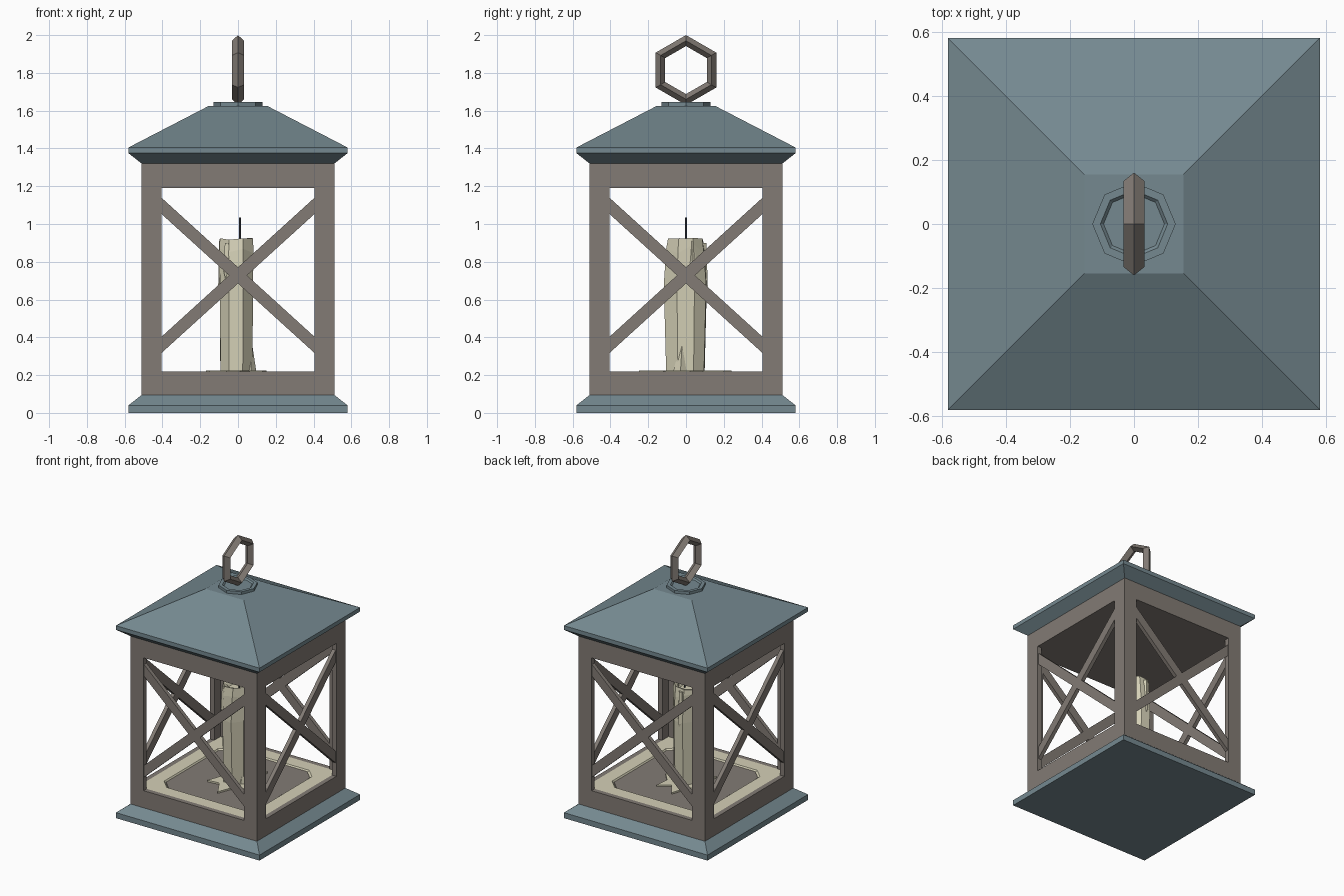
import bpy, bmesh, math, random
from mathutils import Matrix, Vector

if "Cube" in bpy.data.objects:
    bpy.data.objects.remove(bpy.data.objects["Cube"])

random.seed(4)


def material(name, rgb):
    m = bpy.data.materials.new(name)
    m.diffuse_color = (*rgb, 1)
    m.use_nodes = True
    m.node_tree.nodes["Principled BSDF"].inputs["Base Color"].default_value = m.diffuse_color
    return m


SLATE = material("slate blue metal", (0.178, 0.250, 0.280))
BROWN = material("grey brown frame", (0.225, 0.198, 0.176))
CREAM = material("cream wax", (0.66, 0.63, 0.47))
DARK = material("dark wick", (0.06, 0.065, 0.085))


def finish(name, bm, mat):
    bmesh.ops.recalc_face_normals(bm, faces=bm.faces)
    me = bpy.data.meshes.new(name)
    bm.to_mesh(me)
    bm.free()
    me.materials.append(mat)
    ob = bpy.data.objects.new(name, me)
    bpy.context.collection.objects.link(ob)
    return ob


def loft(name, rings, mat, closed=False):
    """Bridge rings of points; cap the ends, or join last to first."""
    bm = bmesh.new()
    vs = [[bm.verts.new(p) for p in r] for r in rings]
    n = len(vs[0])
    pairs = list(zip(vs, vs[1:])) + ([(vs[-1], vs[0])] if closed else [])
    for a, b in pairs:
        for i in range(n):
            j = (i + 1) % n
            bm.faces.new((a[i], a[j], b[j], b[i]))
    if not closed:
        bm.faces.new(vs[0])
        bm.faces.new(vs[-1])
    return finish(name, bm, mat)


def square(h, z):
    return [(-h, -h, z), (h, -h, z), (h, h, z), (-h, h, z)]


def cut_square(h, c, z):
    k = h - c
    return [(-k, -h, z), (k, -h, z), (h, -k, z), (h, k, z),
            (k, h, z), (-k, h, z), (-h, k, z), (-h, -k, z)]


def circle(r, z, n=8, cx=0.0, cy=0.0):
    return [(cx + r * math.cos(math.tau * i / n), cy + r * math.sin(math.tau * i / n), z)
            for i in range(n)]


# Base, roof and cap
loft("base", [square(.58, 0), square(.58, .04), square(.51, .095)], SLATE)
loft("roof", [square(.51, 1.32), square(.58, 1.375), square(.58, 1.405),
              square(.155, 1.625)], SLATE)
loft("roof_cap", [circle(.13, 1.62), circle(.13, 1.645),
                  circle(.105, 1.645), circle(.095, 1.635)], SLATE)

# Four mitred side frames with a cross brace in each opening
OUT, INN, HOLE = .51, .475, .405
LOW, HIGH, SILL, HEAD = .095, 1.32, .22, 1.19


def rect(w, y, z0, z1):
    return [(-w, y, z0), (w, y, z0), (w, y, z1), (-w, y, z1)]


MID, RISE, HALF = .728, .368, .043
side = HALF * HOLE / RISE
quarter = [(HOLE, RISE - HALF), (HOLE, RISE + HALF)]
cross = [(side, 0)] + quarter + [(0, HALF)] + [(-x, z) for x, z in reversed(quarter)]
cross += [(-x, -z) for x, z in cross]

for i, label in enumerate(("front", "right", "back", "left")):
    turn = Matrix.Rotation(i * math.pi / 2, 4, 'Z')
    frame = loft(label + "_frame", [rect(OUT, -OUT, LOW, HIGH), rect(HOLE, -OUT, SILL, HEAD),
                                    rect(HOLE, -INN, SILL, HEAD), rect(INN, -INN, LOW, HIGH)],
                 BROWN, closed=True)
    brace = loft(label + "_cross_brace",
                 [[(x, y, MID + z) for x, z in cross] for y in (-.505, -.477)], BROWN)
    frame.data.transform(turn)
    brace.data.transform(turn)

# Ceiling, cream tray and inset floor plate
loft("ceiling", [square(INN, HEAD), square(INN, 1.31)], BROWN)
loft("tray_rim", [cut_square(INN, .002, .10), cut_square(INN, .002, .22),
                  cut_square(.38, .07, .22), cut_square(.37, .07, .205)], CREAM)
loft("floor_plate", [cut_square(.372, .07, .204), cut_square(.37, .07, .212)], BROWN)

# Hanging ring: hexagon with diamond section, standing in the y-z plane
bm = bmesh.new()
loops = []
for i in range(6):
    a = math.tau * i / 6
    d = Vector((0, math.sin(a), math.cos(a)))
    c = Vector((0, 0, 1.815))
    loops.append([bm.verts.new(c + d * r + Vector((x, 0, 0)))
                  for r, x in ((.185, 0), (.155, .032), (.127, 0), (.155, -.032))])
for i in range(6):
    a, b = loops[i], loops[(i + 1) % 6]
    for k in range(4):
        m = (k + 1) % 4
        bm.faces.new((a[k], a[m], b[m], b[k]))
finish("hanging_ring", bm, BROWN)

# Uneven melted candle with a hollow top
wobble = [random.uniform(.94, 1.06) for _ in range(8)]


def candle_ring(z, rx, ry, jitter=0.0):
    return [(-.012 + rx * w * math.cos(math.tau * (i + .5) / 8),
             ry * w * math.sin(math.tau * (i + .5) / 8),
             z + random.uniform(-jitter, jitter)) for i, w in enumerate(wobble)]


loft("candle", [candle_ring(.21, .092, .108), candle_ring(.68, .096, .121),
                candle_ring(.87, .098, .108, .03), candle_ring(.915, .096, .098, .012),
                candle_ring(.91, .072, .074, .01), candle_ring(.885, .055, .055)], CREAM)

# Wax drips down the candle and a foot at its base
for i, (ang, z0, z1) in enumerate(((20, .72, .91), (100, .62, .90), (165, .60, .92),
                                  (235, .70, .90), (300, .66, .89))):
    a = math.radians(ang)
    x, y = -.012 + .075 * math.cos(a), .092 * math.sin(a)
    loft(f"wax_drip_{i + 1}", [circle(.012, z0, 5, x, y), circle(.026, z0 + .05, 5, x, y),
                              circle(.018, z1, 5, x, y)], CREAM)
loft("wax_foot", [circle(.042, .212, 5, .056, -.03), circle(.008, .37, 5, .066, -.02)], CREAM)

# Wax puddle spreading over the floor
puddle = [(.15, .02), (.09, .09), (.10, .20), (.02, .14), (-.05, .24), (-.09, .12),
          (-.17, .07), (-.11, -.03), (-.15, -.14), (-.06, -.13), (.01, -.25), (.06, -.12),
          (.13, -.11)]
loft("wax_puddle", [[(x, y, z) for x, y in puddle] for z in (.210, .224)], CREAM)

# Wick
loft("wick", [circle(.006, .87, 6, .01), circle(.006, 1.035, 6, .01)], DARK)
